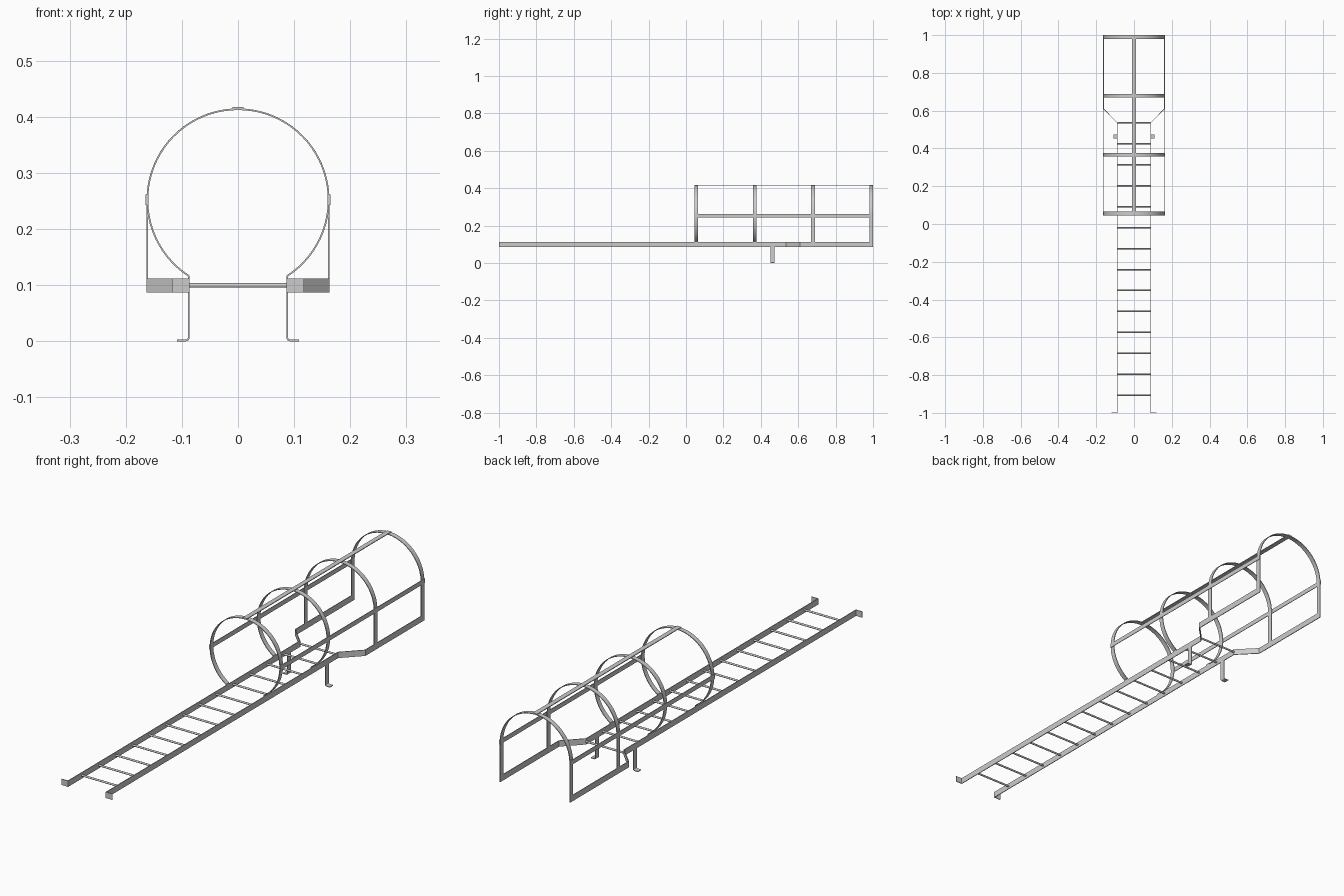
import bpy, bmesh, math
from mathutils import Vector

if "Cube" in bpy.data.objects:
    bpy.data.objects.remove(bpy.data.objects["Cube"])

T = 0.003            # flat bar thickness
HALF = 0.088         # ladder half width
WIDE = 0.1615        # walk-through half width and hoop radius
RAIL_Z = (0.087, 0.112)
HOOP_Z = 0.252


def finish(name, bm, mirror=False, smooth=False):
    bmesh.ops.recalc_face_normals(bm, faces=bm.faces)
    me = bpy.data.meshes.new(name)
    bm.to_mesh(me)
    bm.free()
    ob = bpy.data.objects.new(name, me)
    bpy.context.collection.objects.link(ob)
    if mirror:
        ob.modifiers.new("mirror", 'MIRROR')
    if smooth:
        bpy.ops.object.select_all(action='DESELECT')
        ob.select_set(True)
        bpy.context.view_layer.objects.active = ob
        bpy.ops.object.shade_smooth_by_angle(angle=math.radians(30))
    return ob


def bent_bar(name, path, lo, hi, place, mirror=False, smooth=False):
    """Flat bar following a 2D path with mitred bends, extruded from lo to hi."""
    pts = [Vector(p) for p in path]
    bm = bmesh.new()
    rings = []
    for i, p in enumerate(pts):
        a = (p - pts[i - 1]).normalized() if i else None
        b = (pts[i + 1] - p).normalized() if i < len(pts) - 1 else None
        a, b = a or b, b or a
        na, nb = Vector((-a.y, a.x)), Vector((-b.y, b.x))
        m = (na + nb).normalized()
        m *= T / 2 / m.dot(na)
        rings.append([bm.verts.new(place(q.x, q.y, w))
                      for q, w in ((p + m, lo), (p + m, hi), (p - m, hi), (p - m, lo))])
    for r, s in zip(rings, rings[1:]):
        for k in range(4):
            bm.faces.new((r[k], r[(k + 1) % 4], s[(k + 1) % 4], s[k]))
    bm.faces.new(rings[0])
    bm.faces.new(rings[-1])
    return finish(name, bm, mirror, smooth)


def box(name, x, y, z, mirror=False):
    bm = bmesh.new()
    bmesh.ops.create_cube(bm, size=1)
    for v in bm.verts:
        v.co = [(r[0] + r[1]) / 2 + c * (r[1] - r[0]) for r, c in zip((x, y, z), v.co)]
    return finish(name, bm, mirror)


def plan(a, b, w):
    return (a, b, w)


def section(a, b, w):
    return (a, w, b)


# side rails with turned-out bottom ends and flared walk-through top
bent_bar("side_rails", [(0.118, -1 + T / 2), (HALF, -1 + T / 2), (HALF, 0.535),
                        (WIDE, 0.61), (WIDE, 1.0)], *RAIL_Z, plan, mirror=True)

# rungs
for i in range(14):
    bm = bmesh.new()
    bmesh.ops.create_cone(bm, cap_ends=True, segments=16, radius1=0.004,
                          radius2=0.004, depth=2 * HALF)
    ob = finish(f"rung_{i + 1}", bm, smooth=True)
    ob.rotation_euler.y = math.pi / 2
    ob.location = (0, -0.907 + i * 0.111, 0.0995)

# cage hoops: lower two wrap in to the ladder, upper two have straight legs
for i, y in enumerate((0.055, 0.367, 0.679, 0.99)):
    foot = HALF if i < 2 else WIDE
    start = -math.acos(min(1, foot / WIDE))
    n = 64
    arc = []
    for k in range(n + 1):
        t = start + (math.pi - 2 * start) * k / n
        arc.append((WIDE * math.cos(t), HOOP_Z + WIDE * math.sin(t)))
    path = [(foot, RAIL_Z[1])] + arc + [(-foot, RAIL_Z[1])]
    bent_bar(f"cage_hoop_{i + 1}", path, y - 0.01, y + 0.01, section, smooth=True)

# lengthwise cage straps outside the hoops
out = WIDE + T / 2
box("side_straps", (out - 0.0005, out + 0.002), (0.045, 1.0),
    (HOOP_Z - 0.009, HOOP_Z + 0.01), mirror=True)
box("top_strap", (-0.01, 0.01), (0.045, 1.0),
    (HOOP_Z + out - 0.0005, HOOP_Z + out + 0.0025))

# wall brackets with a rounded bend and turned-out foot
bend = [(HALF + 0.005 - 0.005 * math.cos(k * math.pi / 12),
         T / 2 + 0.005 - 0.005 * math.sin(k * math.pi / 12)) for k in range(7)]
bent_bar("wall_brackets", [(HALF, RAIL_Z[0])] + bend + [(0.109, T / 2)],
         0.452, 0.474, section, mirror=True, smooth=True)
